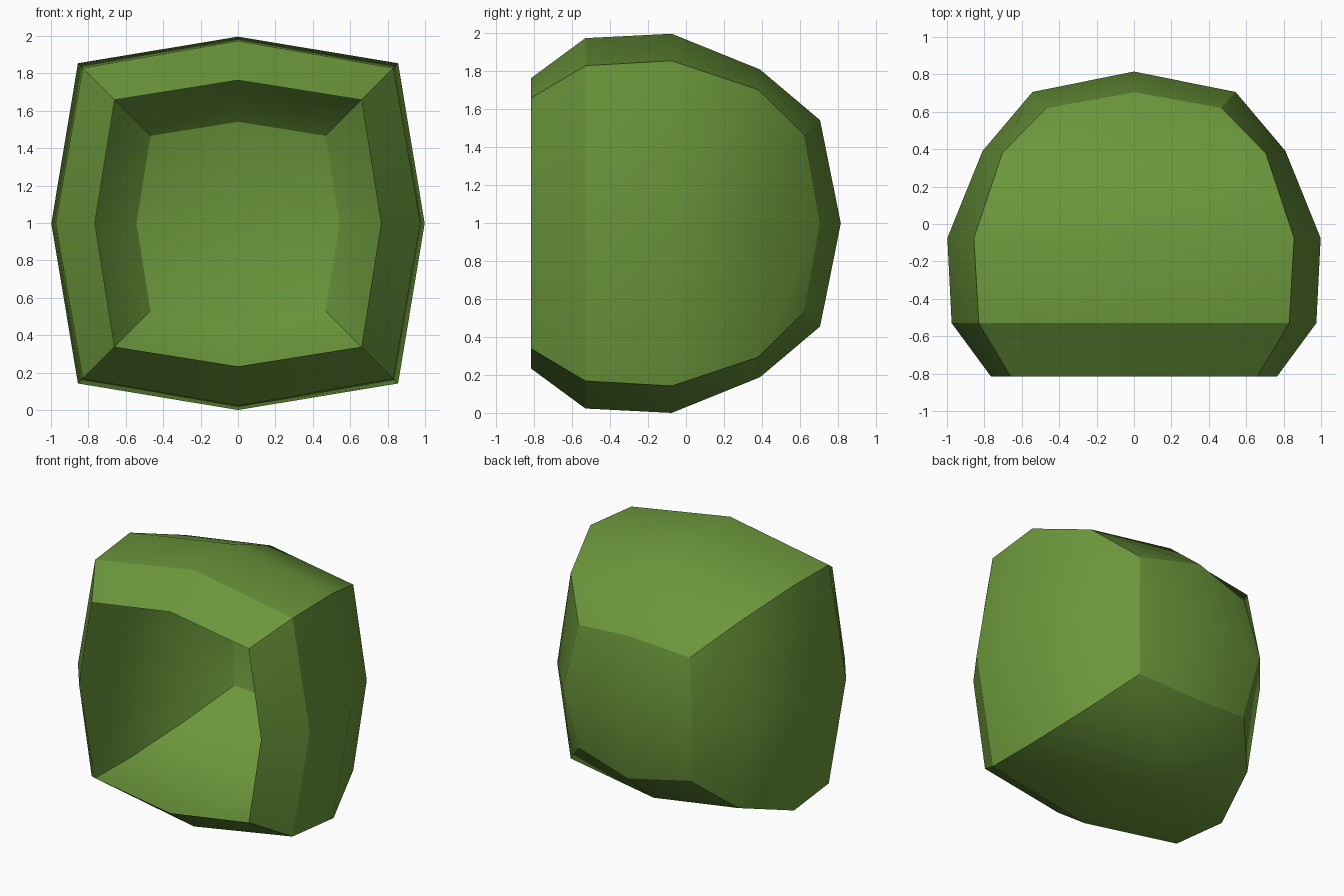
import bpy, bmesh, math

if "Cube" in bpy.data.objects:
    bpy.data.objects.remove(bpy.data.objects["Cube"])

CENTRE_Z = 0.996

green = bpy.data.materials.new("leaf_green")
green.diffuse_color = (0.145, 0.305, 0.043, 1)
green.use_nodes = True
green.node_tree.nodes["Principled BSDF"].inputs["Base Color"].default_value = green.diffuse_color

# Profile, front rim to back: (y at side middles, middle radius, y at corners, corner radius)
PROFILE = [
    (-0.815, 0.765, -0.815, 0.66),
    (-0.53, 0.975, -0.53, 0.83),
    (-0.075, 0.998, -0.075, 0.856),
    (0.39, 0.81, 0.378, 0.705),
    (0.706, 0.543, 0.622, 0.468),
]

bm = bmesh.new()


def ring(y_mid, mid, y_cor, cor):
    """Bulged square of eight points, alternating side middle and corner."""
    verts = []
    for i in range(8):
        a = i * math.pi / 4
        y, r = (y_cor, cor * math.sqrt(2)) if i % 2 else (y_mid, mid)
        verts.append(bm.verts.new((r * math.cos(a), y, CENTRE_Z + r * math.sin(a))))
    return verts


# Open-fronted thin shell: skin the rings
rings = [ring(*p) for p in PROFILE]
for a, b in zip(rings, rings[1:]):
    for i in range(8):
        j = (i + 1) % 8
        bm.faces.new((a[i], b[i], b[j], a[j]))

# Back panel: four quads meeting at a raised centre
back = rings[-1]
tip = bm.verts.new((0, 0.815, CENTRE_Z))
for i in range(0, 8, 2):
    bm.faces.new((tip, back[(i + 2) % 8], back[i + 1], back[i]))

bmesh.ops.recalc_face_normals(bm, faces=bm.faces)
# Make the normals face outwards
bm.faces.ensure_lookup_table()
f = bm.faces[-1]
if f.normal.y < 0:
    bmesh.ops.reverse_faces(bm, faces=bm.faces)

# Stand on the ground
low = min(v.co.z for v in bm.verts)
for v in bm.verts:
    v.co.z -= low

mesh = bpy.data.meshes.new("open_shell")
bm.to_mesh(mesh)
bm.free()
mesh.materials.append(green)
shell = bpy.data.objects.new("open_shell", mesh)
bpy.context.collection.objects.link(shell)

# Soft sides, crisp corners
bpy.context.view_layer.objects.active = shell
shell.select_set(True)
bpy.ops.object.shade_smooth_by_angle(angle=math.radians(30))
